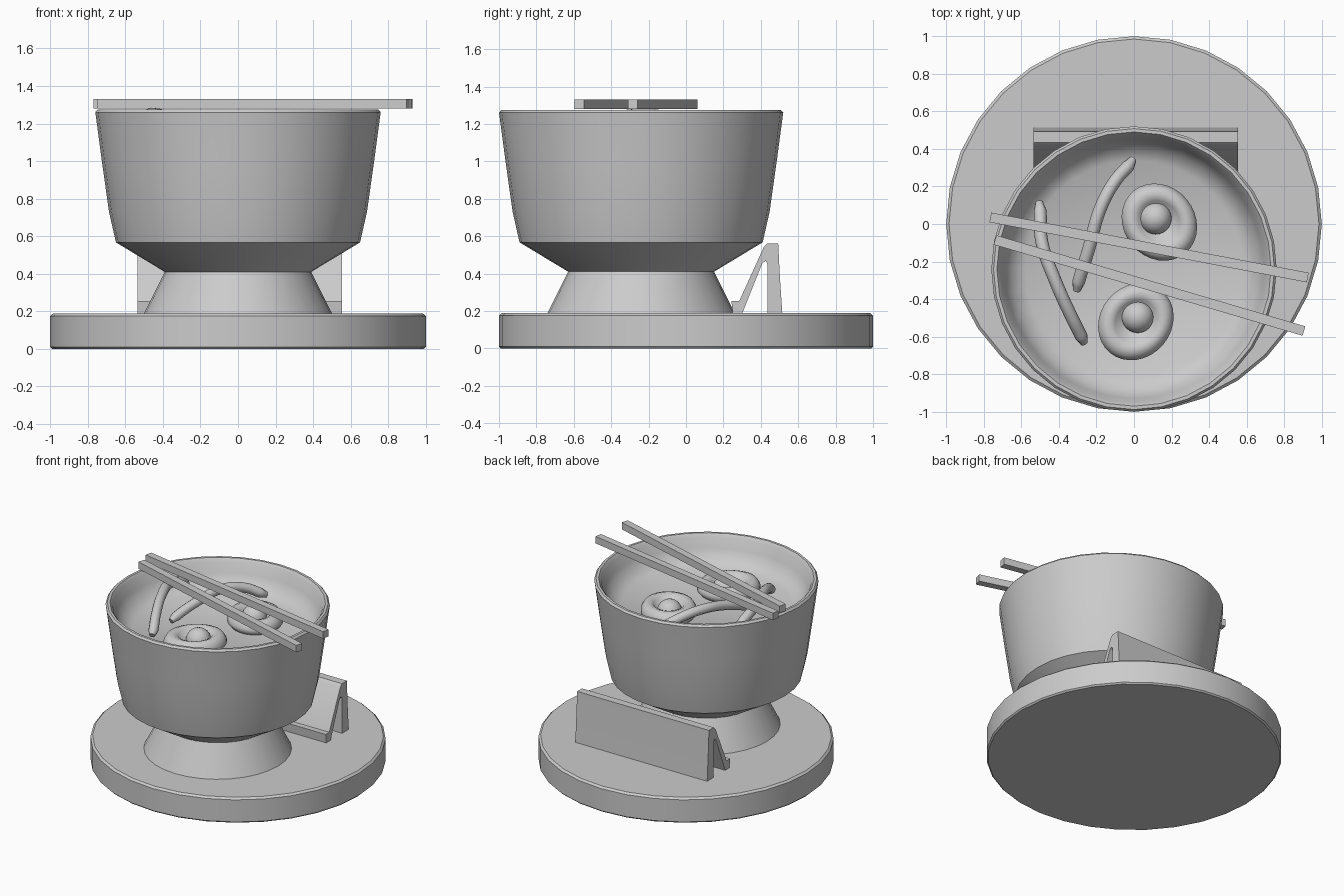
import bpy, bmesh, math
from mathutils import Vector, Matrix

if "Cube" in bpy.data.objects:
    bpy.data.objects.remove(bpy.data.objects["Cube"])

SEG = 32


def finish(bm, name, angle=30):
    bmesh.ops.remove_doubles(bm, verts=bm.verts, dist=1e-5)
    bmesh.ops.recalc_face_normals(bm, faces=bm.faces)
    mesh = bpy.data.meshes.new(name)
    bm.to_mesh(mesh)
    bm.free()
    ob = bpy.data.objects.new(name, mesh)
    bpy.context.collection.objects.link(ob)
    bpy.ops.object.select_all(action='DESELECT')
    ob.select_set(True)
    bpy.context.view_layer.objects.active = ob
    bpy.ops.object.shade_smooth_by_angle(angle=math.radians(angle))
    return ob


def lathe(name, profile, center=(0, 0, 0), seg=SEG, angle=30):
    """Spin an (r, z) profile, starting and ending on the axis."""
    bm = bmesh.new()
    verts = [bm.verts.new((r, 0, z)) for r, z in profile]
    edges = [bm.edges.new(p) for p in zip(verts, verts[1:])]
    bmesh.ops.spin(bm, geom=verts + edges, axis=(0, 0, 1), cent=(0, 0, 0),
                   angle=math.tau, steps=seg, use_merge=True)
    ob = finish(bm, name, angle)
    ob.location = center
    return ob


def strip(name, points, radius):
    """Round topping following a path, with narrowed ends."""
    cu = bpy.data.curves.new(name, 'CURVE')
    cu.dimensions = '3D'
    cu.bevel_depth = radius
    cu.bevel_resolution = 3
    cu.resolution_u = 6
    cu.use_fill_caps = True
    sp = cu.splines.new('BEZIER')
    sp.bezier_points.add(len(points) - 1)
    for i, (bp, co) in enumerate(zip(sp.bezier_points, points)):
        bp.co = co
        bp.handle_left_type = bp.handle_right_type = 'AUTO'
        bp.radius = 0.6 if i in (0, len(points) - 1) else 1.0
    ob = bpy.data.objects.new(name, cu)
    bpy.context.collection.objects.link(ob)


def chopstick(name, a, b, z=1.305, size=0.052):
    a, b = Vector((*a, z)), Vector((*b, z))
    d = b - a
    bm = bmesh.new()
    bmesh.ops.create_cube(bm, size=1, matrix=Matrix.Diagonal((d.length, size, size, 1)))
    ob = finish(bm, name)
    ob.location = (a + b) / 2
    ob.rotation_euler.z = math.atan2(d.y, d.x)


# round base
lathe("base_disc", [(0, 0), (0.99, 0), (1.0, 0.01), (1.0, 0.175), (0.985, 0.188), (0, 0.188)])

# footed bowl, with the soup surface inside
lathe("bowl", [(0, 0.17), (0.51, 0.17), (0.39, 0.41), (0.65, 0.567), (0.687, 0.73),
               (0.725, 1.0), (0.757, 1.24), (0.76, 1.26), (0.748, 1.274), (0.73, 1.274),
               (0.712, 1.25), (0.69, 1.18), (0.65, 1.11), (0.58, 1.07), (0, 1.06)],
      (0, -0.24, 0), angle=40)

# egg halves: white ring with a yolk in its hollow
for i, (c, yolk, tilt) in enumerate([((0.01, -0.52), (0.02, -0.495), 50),
                                     ((0.135, 0.01), (0.115, 0.03), -50)], 1):
    white = lathe(f"egg_white_{i}", [(0, 1.04), (0.17, 1.05), (0.2, 1.085), (0.2, 1.11),
                                     (0.18, 1.145), (0.145, 1.16), (0.11, 1.145),
                                     (0.085, 1.11), (0, 1.1)], (*c, 0), angle=60)
    white.scale = (1.08, 0.95, 1)
    white.rotation_euler.z = math.radians(tilt)
    bm = bmesh.new()
    bmesh.ops.create_uvsphere(bm, u_segments=24, v_segments=12, radius=0.086)
    ball = finish(bm, f"egg_yolk_{i}", 60)
    ball.location = (*yolk, 1.1)

# long toppings arching out of the soup
strip("topping_strip_left", [(-0.505, 0.115, 1.15), (-0.5, 0.07, 1.18), (-0.49, -0.1, 1.235),
                             (-0.42, -0.3, 1.245), (-0.33, -0.5, 1.19),
                             (-0.28, -0.6, 1.13), (-0.265, -0.635, 1.11)], 0.034)
strip("topping_strip_right", [(-0.305, -0.355, 1.1), (-0.295, -0.31, 1.12), (-0.24, -0.13, 1.18),
                              (-0.18, 0.08, 1.21), (-0.1, 0.23, 1.18),
                              (-0.03, 0.31, 1.13), (-0.005, 0.345, 1.11)], 0.034)

# pair of chopsticks resting on the rim
chopstick("chopstick_back", (-0.765, 0.035), (0.925, -0.285))
chopstick("chopstick_front", (-0.74, -0.085), (0.905, -0.57))

# folded stand behind the bowl: side profile (y, z) extruded along x
stand = [(0.30, 0.185), (0.25, 0.185), (0.243, 0.254), (0.285, 0.254), (0.415, 0.54), (0.435, 0.56),
         (0.493, 0.56), (0.502, 0.38), (0.515, 0.185), (0.437, 0.185), (0.437, 0.45),
         (0.425, 0.468), (0.408, 0.455)]
bm = bmesh.new()
face = bm.faces.new([bm.verts.new((-0.535, y, z)) for y, z in stand])
out = bmesh.ops.extrude_face_region(bm, geom=[face])
moved = [g for g in out["geom"] if isinstance(g, bmesh.types.BMVert)]
bmesh.ops.translate(bm, verts=moved, vec=(1.09, 0, 0))
finish(bm, "folded_stand", 30)
